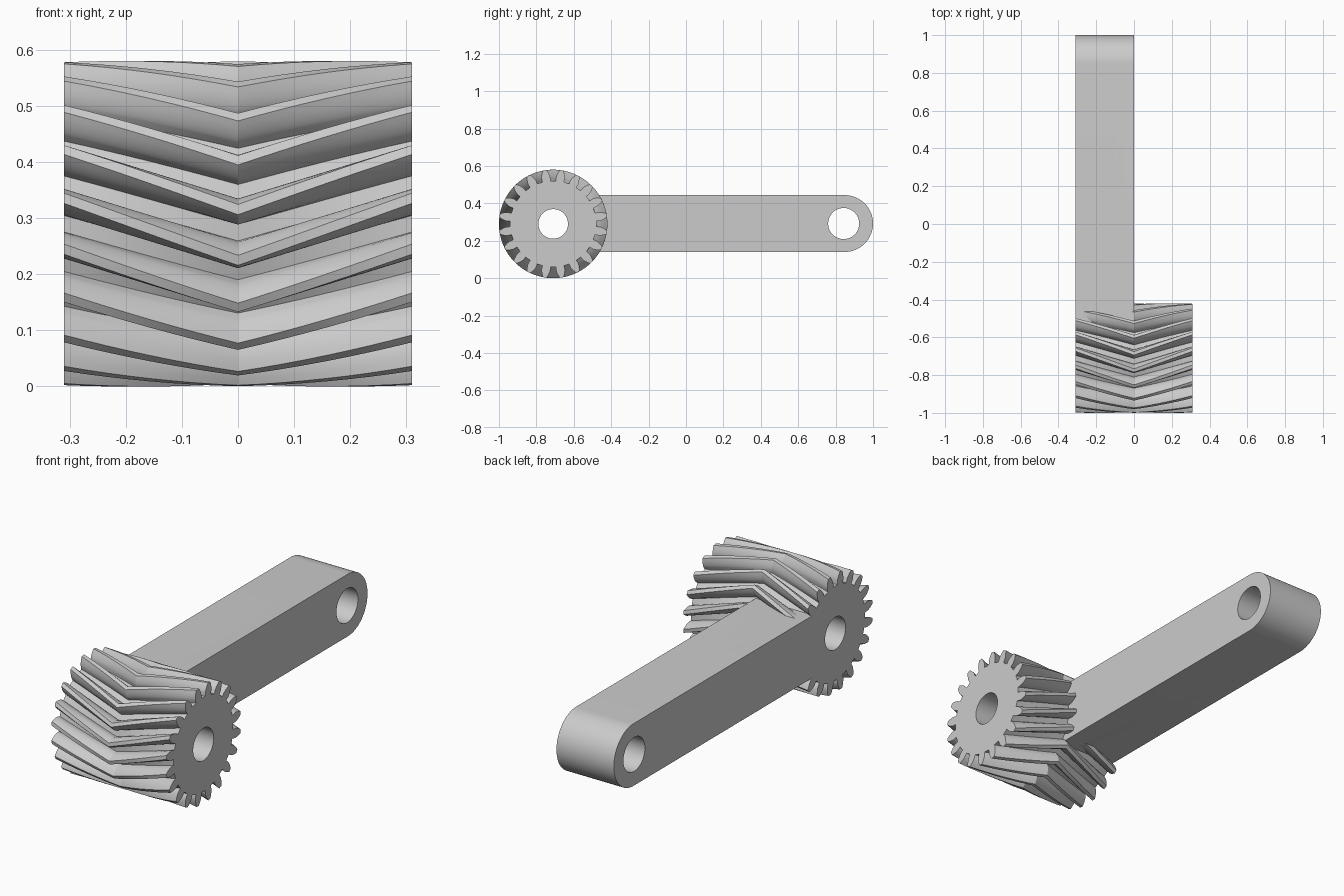
import bpy
import bmesh
from math import acos, cos, sin, tan, pi, radians, sqrt

cube = bpy.data.objects.get("Cube")
if cube:
    bpy.data.objects.remove(cube, do_unlink=True)

HALF = 0.31                  # half width of the gear
AXIS_Y, AXIS_Z = -0.71, 0.29
TEETH, TIP = 20, 0.29
MODULE = 2 * TIP / (TEETH + 2)
PITCH = MODULE * TEETH / 2
ROOT = PITCH - 1.25 * MODULE
BASE = PITCH * cos(radians(20))
TWIST = radians(22)          # rotation of the teeth from end to middle

steel = bpy.data.materials.new("steel_grey")
steel.use_nodes = True
steel.diffuse_color = (0.6, 0.6, 0.6, 1)
steel.node_tree.nodes["Principled BSDF"].inputs["Base Color"].default_value = (0.6, 0.6, 0.6, 1)


def loft(name, sections):
    """Closed solid through a list of equal-length loops of points."""
    bm = bmesh.new()
    loops = [[bm.verts.new(p) for p in s] for s in sections]
    n = len(loops[0])
    for a, b in zip(loops, loops[1:]):
        for i in range(n):
            j = (i + 1) % n
            bm.faces.new((a[i], a[j], b[j], b[i]))
    bm.faces.new(loops[0])
    bm.faces.new(loops[-1])
    bmesh.ops.recalc_face_normals(bm, faces=bm.faces)
    mesh = bpy.data.meshes.new(name)
    bm.to_mesh(mesh)
    bm.free()
    mesh.materials.append(steel)
    obj = bpy.data.objects.new(name, mesh)
    bpy.context.collection.objects.link(obj)
    return obj


def prism(name, outline, x0, x1):
    return loft(name, [[(x, y, z) for y, z in outline] for x in (x0, x1)])


def circle(cy, cz, r, n=64):
    return [(cy + r * cos(2 * pi * i / n), cz + r * sin(2 * pi * i / n)) for i in range(n)]


def involute(r):
    a = acos(min(1, BASE / r))
    return tan(a) - a


# Involute tooth outline as (radius, angle) pairs
def gear_outline():
    radii = [BASE + (TIP - BASE) * (i / 6) ** 1.5 for i in range(7)]
    half = pi / (2 * TEETH) + involute(PITCH)
    flank = [(ROOT, half)] + [(r, half - involute(r)) for r in radii]
    tooth = [(r, -a) for r, a in flank] + [(r, a) for r, a in reversed(flank)]
    step = 2 * pi / TEETH
    return [(r, a + (k + 0.5) * step) for k in range(TEETH) for r, a in tooth]


# Herringbone gear
outline = gear_outline()
sections = []
for i in range(-8, 9):
    turn = -TWIST * (1 - abs(i) / 8)
    sections.append([(HALF * i / 8, AXIS_Y - r * cos(a + turn), AXIS_Z + r * sin(a + turn))
                     for r, a in outline])
gear = loft("gear_with_arm", sections)

# Arm with a rounded far end
ARM_R, END_Y, ARM_Z = 0.152, 0.848, 0.292
arm_outline = [(AXIS_Y, ARM_Z - ARM_R)]
arm_outline += [(END_Y + ARM_R * cos(t), ARM_Z + ARM_R * sin(t))
                for t in (-pi / 2 + pi * i / 32 for i in range(33))]
arm_outline += [(AXIS_Y, ARM_Z + ARM_R)]
arm = prism("arm", arm_outline, -HALF, 0)

# Bores through the gear and the arm end
gear_bore = prism("gear_bore", circle(AXIS_Y, AXIS_Z, 0.079), -0.5, 0.5)
arm_bore = prism("arm_bore", circle(0.843, ARM_Z, 0.083), -0.5, 0.5)

bpy.ops.object.select_all(action='DESELECT')
bpy.context.view_layer.objects.active = gear
gear.select_set(True)
for part, operation in ((arm, 'UNION'), (gear_bore, 'DIFFERENCE'), (arm_bore, 'DIFFERENCE')):
    mod = gear.modifiers.new(part.name, 'BOOLEAN')
    mod.object = part
    mod.operation = operation
    mod.solver = 'EXACT'
    bpy.ops.object.modifier_apply(modifier=mod.name)
    bpy.data.objects.remove(part, do_unlink=True)

bpy.ops.object.shade_smooth_by_angle(angle=radians(22))
